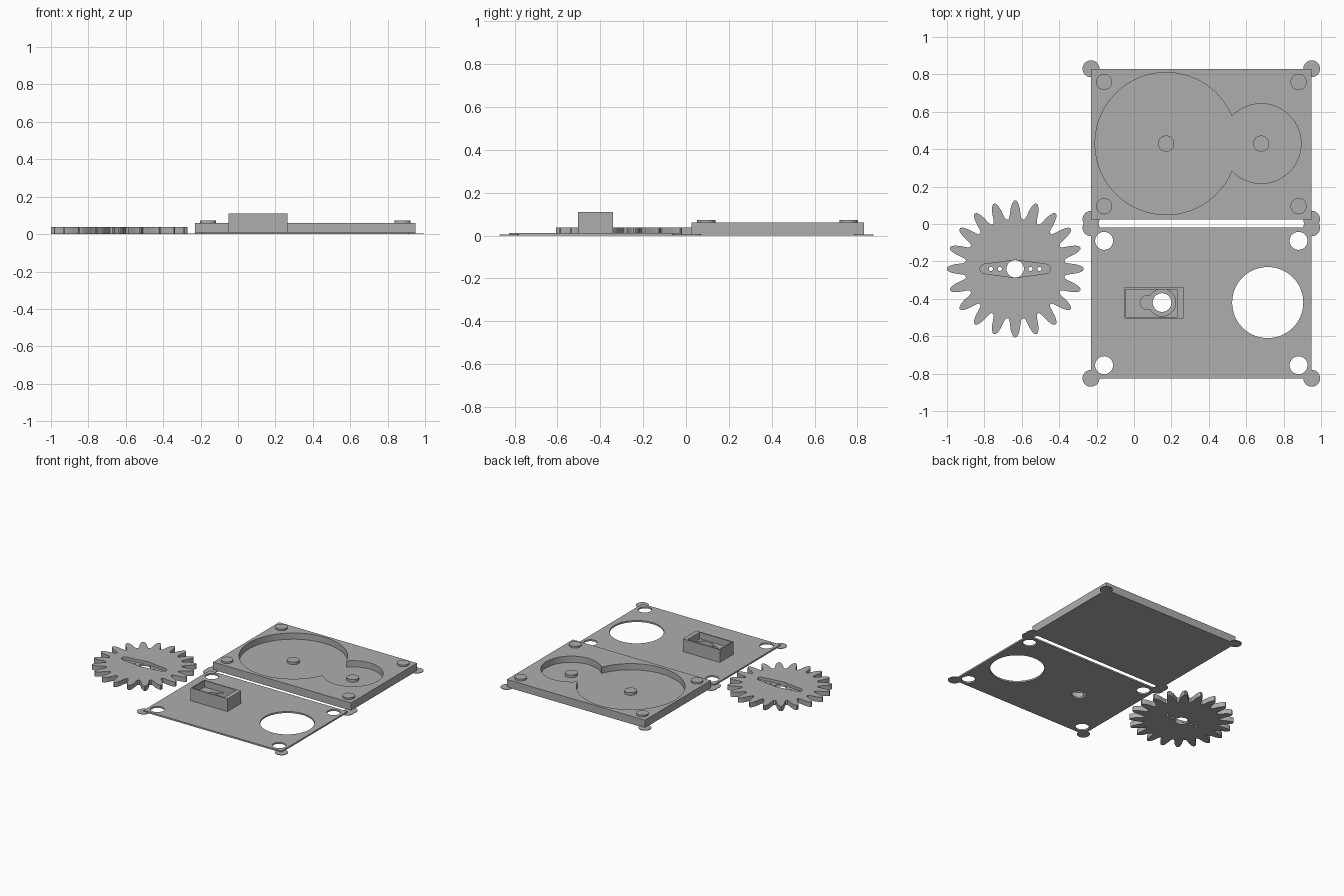
import bpy, bmesh, math
from math import cos, sin, tau, radians

cube = bpy.data.objects.get("Cube")
if cube:
    bpy.data.objects.remove(cube, do_unlink=True)

grey = bpy.data.materials.new("plain grey plastic")
grey.use_nodes = True
grey.diffuse_color = (0.42, 0.42, 0.42, 1)
grey.node_tree.nodes["Principled BSDF"].inputs["Base Color"].default_value = grey.diffuse_color


def prism(name, outline, z0, z1):
    """Extrude a closed counter-clockwise outline from z0 to z1."""
    bm = bmesh.new()
    low = [bm.verts.new((x, y, z0)) for x, y in outline]
    high = [bm.verts.new((x, y, z1)) for x, y in outline]
    bm.faces.new(low[::-1])
    bm.faces.new(high)
    for i in range(len(low)):
        j = (i + 1) % len(low)
        bm.faces.new((low[i], low[j], high[j], high[i]))
    mesh = bpy.data.meshes.new(name)
    bm.to_mesh(mesh)
    bm.free()
    mesh.materials.append(grey)
    ob = bpy.data.objects.new(name, mesh)
    bpy.context.collection.objects.link(ob)
    return ob


def arc(x, y, r, start=0, end=tau, n=80):
    return [(x + r * cos(start + (end - start) * i / n),
             y + r * sin(start + (end - start) * i / n)) for i in range(n)]


def disc(name, x, y, r, z0, z1, n=80):
    return prism(name, arc(x, y, r, n=n), z0, z1)


def box(name, x0, x1, y0, y1, z0, z1):
    return prism(name, [(x0, y0), (x1, y0), (x1, y1), (x0, y1)], z0, z1)


def cut(ob, cutters):
    """Subtract the cutters, bake the result and discard the cutters."""
    for c in cutters:
        c.hide_render = True
        mod = ob.modifiers.new("cut", 'BOOLEAN')
        mod.operation, mod.solver, mod.object = 'DIFFERENCE', 'EXACT', c
    graph = bpy.context.evaluated_depsgraph_get()
    baked = bpy.data.meshes.new_from_object(ob.evaluated_get(graph))
    ob.modifiers.clear()
    ob.data = baked
    for c in cutters:
        bpy.data.objects.remove(c, do_unlink=True)


LEFT, RIGHT = -0.23, 0.95
POST_X = (-0.16, 0.88)
FLOOR = 0.012

# Gear housing: block with two joined round pockets
housing = box("gear_housing", LEFT, RIGHT, 0.025, 0.83, 0, 0.06)
cut(housing, [disc("large_pocket", 0.172, 0.43, 0.38, FLOOR, 0.2, 128),
              disc("small_pocket", 0.68, 0.43, 0.213, FLOOR, 0.2, 96)])

# Axle pins in the pockets and locating pegs at the corners
for name, x in (("large_gear_pin", 0.172), ("small_gear_pin", 0.68)):
    disc(name, x, 0.43, 0.043, FLOOR - 0.004, 0.032, 48)
for x in POST_X:
    for y in (0.095, 0.76):
        disc("corner_peg", x, y, 0.043, 0.05, 0.073, 48)

# Cover plate with peg holes and a large round opening
cover = box("cover_plate", LEFT, RIGHT, -0.825, -0.02, 0, FLOOR)
holes = [disc("peg_hole", x, y, 0.048, -0.1, 0.1, 48)
         for x in POST_X for y in (-0.09, -0.755)]
holes += [disc("opening", 0.715, -0.42, 0.19, -0.1, 0.1, 96),
          disc("shaft_hole", 0.15, -0.42, 0.05, -0.1, 0.1, 48)]
cut(cover, holes)

# Motor holder: stepped socket with a shaft hole
holder = box("motor_holder", -0.052, 0.264, -0.505, -0.34, 0.004, 0.11)
cut(holder, [box("body_socket", -0.043, 0.23, -0.496, -0.349, 0.06, 0.3),
             disc("large_boss", 0.15, -0.42, 0.073, FLOOR, 0.08),
             disc("small_boss", 0.07, -0.42, 0.037, FLOOR, 0.08, 48),
             disc("shaft_hole", 0.15, -0.42, 0.05, -0.1, 0.1, 48)])

# Thin corner ears, shaped as three-quarter discs outside each plate
for y0, y1 in ((0.025, 0.83), (-0.825, -0.02)):
    for x, y, turn in ((LEFT, y0, 90), (RIGHT, y0, 180), (RIGHT, y1, 270), (LEFT, y1, 0)):
        a = radians(turn)
        outline = [(x, y)] + arc(x, y, 0.045, a, a + tau * 0.75, 48)
        outline.append((x + 0.045 * cos(a + tau * 0.75), y + 0.045 * sin(a + tau * 0.75)))
        prism("corner_ear", outline, 0, 0.004)

# Spur gear with rounded teeth
GX, GY, TEETH = -0.635, -0.24, 20
flank = [(0.268, 7.6), (0.28, 6.3), (0.30, 5.3), (0.325, 4.3), (0.348, 2.9), (0.36, 1.8), (0.366, 0.7)]
tooth = [(r, -a) for r, a in flank] + [(r, a) for r, a in reversed(flank)]
outline = []
for t in range(TEETH):
    for r, a in tooth:
        angle = radians(a) + tau * t / TEETH
        outline.append((GX + r * cos(angle), GY + r * sin(angle)))
gear = prism("spur_gear", outline, 0, 0.037)

# Tapered arm recess, centre bore and small screw holes
HUB, TIP, REACH = 0.047, 0.025, 0.163
lean = math.acos((HUB - TIP) / REACH)
slot = []
for side, turn in ((1, 0), (-1, math.pi)):
    slot += arc(GX + side * REACH, GY, TIP, turn - lean, turn + lean, 24)
    slot += arc(GX, GY, HUB, turn + lean, turn + math.pi - lean, 8)
cut(gear, [prism("arm_recess", slot, 0.015, 0.1),
           disc("bore", GX, GY, 0.0465, -0.1, 0.1, 64)]
    + [disc("screw_hole", GX + d, GY, 0.011, -0.1, 0.1, 24)
       for d in (-0.13, -0.082, 0.082, 0.13)])

# Smooth the round walls while keeping every edge crisp
bpy.ops.object.select_all(action='DESELECT')
for ob in bpy.context.collection.objects:
    if ob.type == 'MESH':
        ob.select_set(True)
bpy.context.view_layer.objects.active = gear
bpy.ops.object.shade_smooth_by_angle(angle=radians(20))
